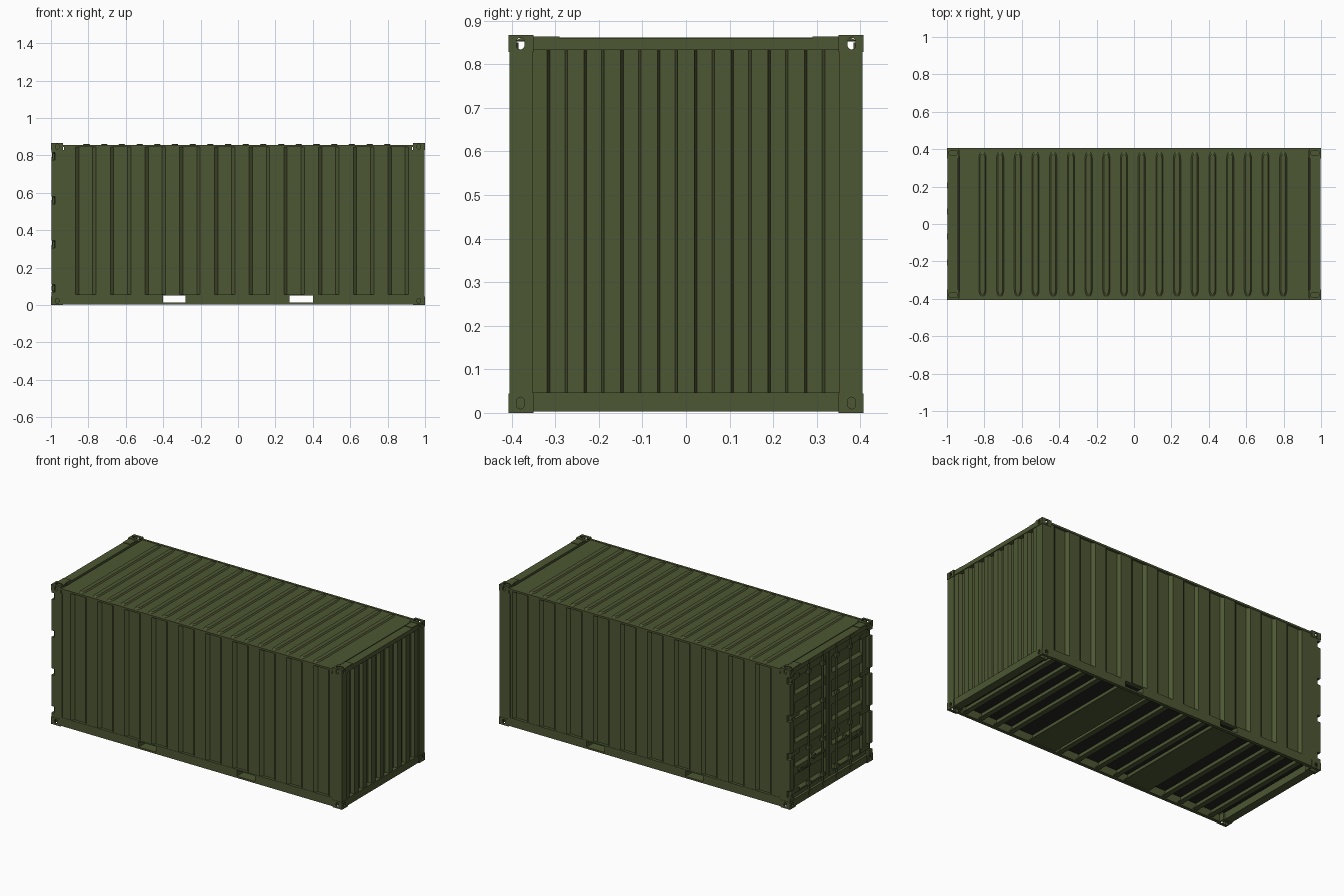
import bpy, bmesh, math
from mathutils import Vector

if "Cube" in bpy.data.objects:
    bpy.data.objects.remove(bpy.data.objects["Cube"])


def material(name, rgb):
    m = bpy.data.materials.new(name)
    m.diffuse_color = (*rgb, 1)
    m.use_nodes = True
    m.node_tree.nodes["Principled BSDF"].inputs["Base Color"].default_value = m.diffuse_color
    return m


OLIVE = material("olive_paint", (0.075, 0.095, 0.033))
DARK = material("dark_floor", (0.018, 0.02, 0.016))


def finish(name, bm, mat=OLIVE):
    bmesh.ops.recalc_face_normals(bm, faces=bm.faces)
    me = bpy.data.meshes.new(name)
    bm.to_mesh(me)
    bm.free()
    me.materials.append(mat)
    ob = bpy.data.objects.new(name, me)
    bpy.context.collection.objects.link(ob)
    return ob


def add_box(bm, xs, ys, zs):
    vs = [bm.verts.new((x, y, z)) for x in xs for y in ys for z in zs]
    for f in ((0, 1, 3, 2), (4, 6, 7, 5), (0, 4, 5, 1), (2, 3, 7, 6), (0, 2, 6, 4), (1, 5, 7, 3)):
        bm.faces.new([vs[i] for i in f])


def boxes(name, items, mat=OLIVE):
    bm = bmesh.new()
    for it in items:
        add_box(bm, *it)
    return finish(name, bm, mat)


def rod(name, x, y, z0, z1, r):
    bm = bmesh.new()
    bmesh.ops.create_cone(bm, cap_ends=True, segments=12, radius1=r, radius2=r, depth=z1 - z0)
    bmesh.ops.translate(bm, verts=bm.verts, vec=(x, y, (z0 + z1) / 2))
    ob = finish(name, bm)
    for p in ob.data.polygons:
        p.use_smooth = len(p.vertices) == 4
    return ob


def stadium(hw, hl, n=6):
    # rounded slot outline, long along the second coordinate
    pts = []
    for s, a0 in ((1, 0), (-1, math.pi)):
        for i in range(n + 1):
            a = a0 + math.pi * i / n
            pts.append((hw * math.cos(a), s * (hl - hw) + hw * math.sin(a)))
    return pts


def wave(start, end, steps, slope, outer, inner):
    # trapezoid wave: (position, depth) pairs
    pts, cur, nxt = [(start, outer)], outer, inner
    for s in steps:
        pts += [(s - slope / 2, cur), (s + slope / 2, nxt)]
        cur, nxt = nxt, cur
    return pts + [(end, cur)]


def sheet(name, pts, vec, thick=0.003):
    bm = bmesh.new()
    a = [bm.verts.new(p) for p in pts]
    b = [bm.verts.new(Vector(p) + Vector(vec)) for p in pts]
    for i in range(len(pts) - 1):
        bm.faces.new((a[i], a[i + 1], b[i + 1], b[i]))
    ob = finish(name, bm)
    m = ob.modifiers.new("thickness", 'SOLIDIFY')
    m.thickness, m.offset = thick, 0
    return ob


def cut(ob, cutter):
    m = ob.modifiers.new("cut", 'BOOLEAN')
    m.object, m.operation, m.solver = cutter, 'DIFFERENCE', 'EXACT'
    bpy.context.view_layer.objects.active = ob
    bpy.ops.object.modifier_apply(modifier=m.name)
    bpy.data.objects.remove(cutter)


def slot_cutter(center, axis, hw, hl, depth):
    bm = bmesh.new()
    rings = []
    for d in (-depth, depth):
        ring = []
        for u, v in stadium(hw, hl):
            off = {'x': (d, u, v), 'y': (u, d, v), 'z': (v, u, d)}[axis]
            ring.append(bm.verts.new(Vector(center) + Vector(off)))
        rings.append(ring)
    n = len(rings[0])
    for i in range(n):
        j = (i + 1) % n
        bm.faces.new((rings[0][i], rings[0][j], rings[1][j], rings[1][i]))
    bm.faces.new(rings[0])
    bm.faces.new(rings[1])
    ob = finish("slot_cutter", bm)
    ob.hide_render = True
    return ob


def span(s, a, b):
    return tuple(sorted((s * a, s * b)))


# corner castings: hollow blocks with slots in the outer faces
for sx in (-1, 1):
    for sy in (-1, 1):
        for top in (False, True):
            z0, z1 = (0.828, 0.867) if top else (0, 0.045)
            zc, zo = (z0 + z1) / 2, (z1 if top else z0)
            c = boxes("corner_casting", [(span(sx, 0.935, 1), span(sy, 0.35, 0.407), (z0, z1))])
            cav = boxes("cavity_cutter", [(span(sx, 0.92 if top else 0.945, 0.991),
                                           span(sy, 0.359, 0.399), (z0 + 0.006, z1 - 0.006))])
            cav.hide_render = True
            cut(c, cav)
            cut(c, slot_cutter((sx, sy * 0.38, zc), 'x', 0.0095, 0.0135, 0.015))
            cut(c, slot_cutter((sx * 0.967, sy * 0.407, zc), 'y', 0.0095, 0.0135, 0.015))
            cut(c, slot_cutter((sx * 0.967, sy * 0.38, zo), 'z', 0.013, 0.024, 0.015))

# end posts; the door posts carry notches for the hinges
hinge_z = [0.09, 0.325, 0.56, 0.795]
for sy in (-1, 1):
    boxes("front_post", [((0.925, 0.997), span(sy, 0.352, 0.405), (0.045, 0.828))])
    parts = [((-0.978, -0.925), span(sy, 0.36, 0.405), (0.045, 0.828))]
    edges = [0.045] + [z + d for z in hinge_z for d in (-0.02, 0.02)] + [0.828]
    for a, b in zip(edges[::2], edges[1::2]):
        parts.append(((-0.998, -0.978), span(sy, 0.372, 0.405), (a, b)))
    boxes("door_post", parts)
    for z in hinge_z:
        rod("hinge_pin", -0.986, sy * 0.385, z - 0.016, z + 0.016, 0.007)
        boxes("hinge_leaf", [((-0.991, -0.982), span(sy, 0.30, 0.385), (z - 0.011, z + 0.011))])

# end sills and headers
for s, n in ((1, "front"), (-1, "door")):
    boxes(n + "_sill", [(span(s, 0.945, 0.996), (-0.352, 0.352), (0.003, 0.047))])
    boxes(n + "_header", [(span(s, 0.942, 0.996), (-0.352, 0.352), (0.833, 0.860)),
                          (span(s, 0.945, 0.994), (-0.352, -0.29), (0.858, 0.864)),
                          (span(s, 0.945, 0.994), (0.29, 0.352), (0.858, 0.864))])

# corrugated side walls, top rails, bottom rails with fork openings
steps = [-0.86 + 0.0928 * i for i in range(20)]
pockets = [(-0.40, -0.28), (0.275, 0.40)]
for sy in (-1, 1):
    prof = wave(-0.93, 0.93, steps, 0.018, 0.402, 0.386)
    sheet("side_wall", [(x, sy * y, 0.052) for x, y in prof], (0, 0, 0.798))
    boxes("top_rail", [((-0.94, 0.94), span(sy, 0.392, 0.406), (0.845, 0.857))])
    yr = span(sy, 0.384, 0.405)
    rail = [((-0.94, 0.94), yr, (0.05, 0.057)), ((-0.94, 0.94), yr, (0.004, 0.015))]
    for a, b in ((-0.94, -0.40), (-0.28, 0.275), (0.40, 0.94)):
        rail.append(((a, b), yr, (0.015, 0.05)))
    boxes("bottom_rail", rail)

# corrugated front end wall
ends = [0.0422 * (i + 0.5) for i in range(-8, 8)]
prof = wave(-0.355, 0.355, ends, 0.006, 0.990, 0.968)
sheet("end_wall", [(x, y, 0.044) for y, x in prof], (0, 0, 0.792))

# roof sheet with rounded raised ribs
boxes("roof_sheet", [((-0.932, 0.932), (-0.398, 0.398), (0.852, 0.855))])
bm = bmesh.new()
for i in range(18):
    cx = -0.81 + i * 1.608 / 17
    rings = []
    for hw, hl, z in ((0.020, 0.39, 0.8545), (0.013, 0.376, 0.862)):
        rings.append([])
        for a, s in ((0, 1), (math.pi, -1)):
            for k in range(9):
                t = a + math.pi * k / 8
                rings[-1].append(bm.verts.new((cx + hw * math.cos(t),
                                               s * (hl - 2 * hw) + 2 * hw * math.sin(t), z)))
    lo, hi = rings
    for k in range(len(lo)):
        j = (k + 1) % len(lo)
        bm.faces.new((lo[k], lo[j], hi[j], hi[k]))
    bm.faces.new(hi)
    bm.faces.new(lo[::-1])
finish("roof_ribs", bm)

# floor, cross members and fork tunnels
boxes("floor", [((-0.965, 0.965), (-0.386, 0.386), (0.052, 0.060))], DARK)
beams = []
for x in (0.88, 0.77, 0.66, 0.55, 0.2, 0.07, -0.07, -0.2, -0.55, -0.66, -0.77, -0.88):
    beams += [((x - 0.004, x + 0.004), (-0.386, 0.386), (0.01, 0.053)),
              ((x - 0.004, x + 0.026), (-0.386, 0.386), (0.01, 0.015))]
boxes("cross_members", beams)
for a, b in pockets:
    boxes("fork_tunnel", [((a - 0.03, b + 0.03), (-0.386, 0.386), (0.009, 0.014)),
                          ((a - 0.006, a), (-0.386, 0.386), (0.012, 0.053)),
                          ((b, b + 0.006), (-0.386, 0.386), (0.012, 0.053))])

# doors: frame, horizontally corrugated panel, locking rods, handles
zl = [0.13 + 0.15 * i + d for i in range(5) for d in (-0.045, 0.045)]
for sy in (-1, 1):
    frame = [((-0.982, -0.955), span(sy, a, b), (0.048, 0.832)) for a, b in ((0.004, 0.03), (0.33, 0.358))]
    frame += [((-0.982, -0.955), span(sy, 0.03, 0.33), z) for z in ((0.048, 0.07), (0.81, 0.832))]
    boxes("door_frame", frame)
    prof = wave(0.06, 0.82, zl, 0.014, -0.978, -0.960)
    sheet("door_panel", [(x, sy * 0.02, z) for z, x in prof], (0, sy * 0.32, 0))
    for y in (0.068, 0.205):
        rod("lock_rod", -0.988, sy * y, 0.03, 0.85, 0.006)
        br = [((-0.997, -0.978), (sy * y - 0.013, sy * y + 0.013), (z - 0.012, z + 0.012))
              for z in (0.09, 0.31, 0.55, 0.78)]
        br += [((-0.999, -0.985), (sy * y - 0.016, sy * y + 0.016), z) for z in ((0.022, 0.044), (0.836, 0.857))]
        boxes("rod_brackets", br)
        zh = 0.235 if y < 0.1 else 0.205
        boxes("lock_handle", [((-0.998, -0.992), span(sy, y - 0.008, y + 0.11), (zh - 0.005, zh + 0.005)),
                              ((-0.994, -0.976), span(sy, y + 0.075, y + 0.095), (zh - 0.014, zh + 0.014))])
boxes("door_gasket", [((-0.975, -0.96), (-0.005, 0.005), (0.048, 0.832))], DARK)
